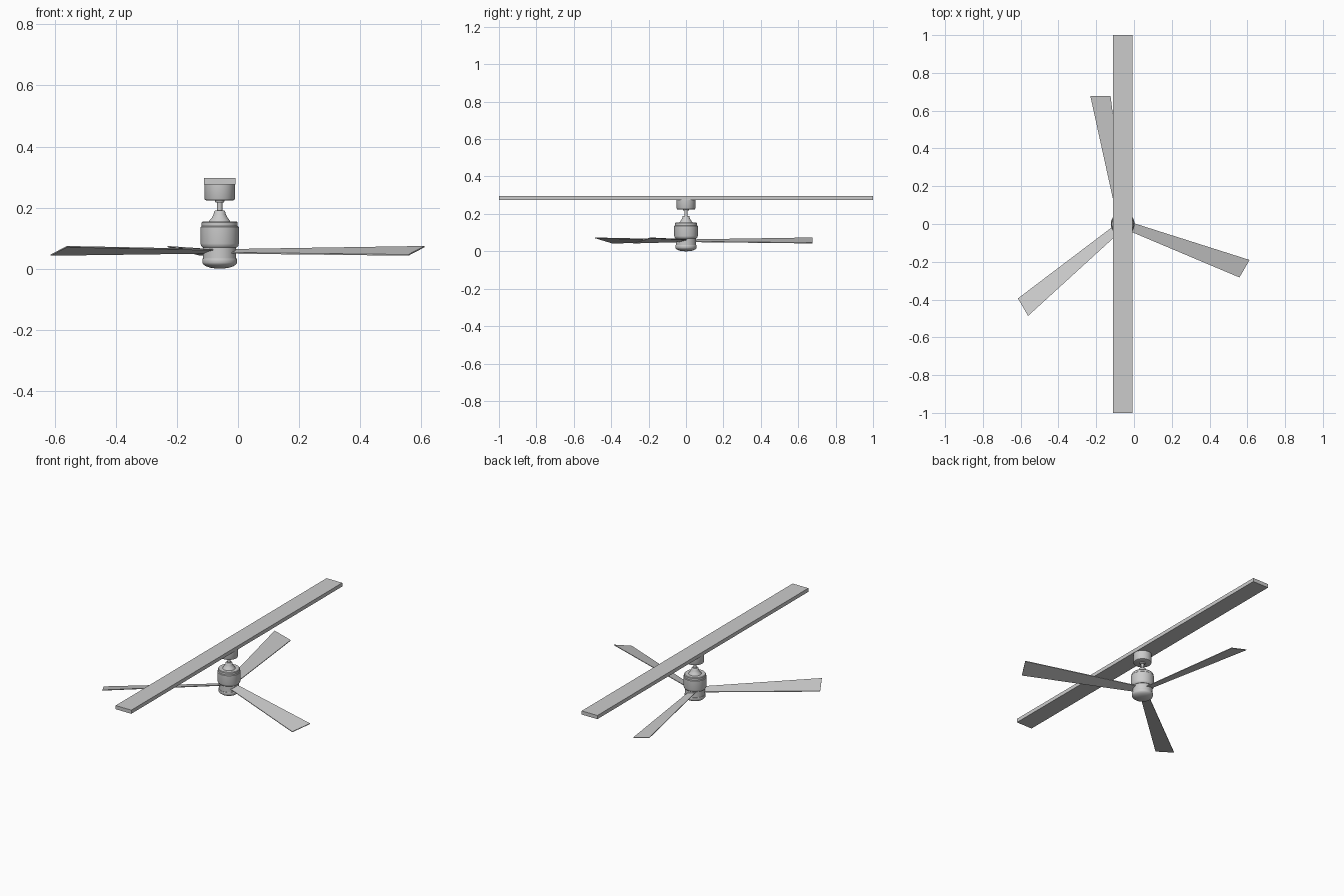
import bpy, bmesh, math
from mathutils import Vector, Matrix

if "Cube" in bpy.data.objects:
    bpy.data.objects.remove(bpy.data.objects["Cube"])

CX = -0.06  # fan axis


def lathe(name, profile, segs=48):
    """Revolve (radius, z) points round the fan axis."""
    bm = bmesh.new()
    rings = []
    for r, z in profile:
        if r == 0:
            rings.append([bm.verts.new((CX, 0, z))] * segs)
        else:
            rings.append([bm.verts.new((CX + r * math.cos(2 * math.pi * i / segs),
                                        r * math.sin(2 * math.pi * i / segs), z))
                          for i in range(segs)])
    for a, b in zip(rings, rings[1:]):
        for i in range(segs):
            j = (i + 1) % segs
            bm.faces.new(list(dict.fromkeys((a[i], a[j], b[j], b[i]))))
    return finish(name, bm, True)


def finish(name, bm, smooth=False):
    bmesh.ops.recalc_face_normals(bm, faces=bm.faces)
    me = bpy.data.meshes.new(name)
    bm.to_mesh(me)
    bm.free()
    ob = bpy.data.objects.new(name, me)
    bpy.context.collection.objects.link(ob)
    if smooth:
        bpy.ops.object.select_all(action='DESELECT')
        bpy.context.view_layer.objects.active = ob
        ob.select_set(True)
        bpy.ops.object.shade_smooth_by_angle(angle=math.radians(35))
    return ob


# ceiling beam
bm = bmesh.new()
bmesh.ops.create_cube(bm, size=1, matrix=Matrix.Translation((CX, 0, 0.286))
                      @ Matrix.Diagonal((0.104, 2, 0.022, 1)))
finish("ceiling_beam", bm)

# ceiling canopy with its small lower collar
lathe("canopy", [(0, 0.275), (0.050, 0.275), (0.050, 0.229), (0.048, 0.225),
                 (0.044, 0.223), (0.016, 0.223), (0.014, 0.217), (0, 0.217)])

# down rod
lathe("down_rod", [(0, 0.22), (0.0085, 0.22), (0.0085, 0.18), (0, 0.18)], 24)

# bell cover over the motor
lathe("bell_cover", [(0, 0.19), (0.015, 0.19), (0.018, 0.187), (0.020, 0.178),
                     (0.026, 0.166), (0.033, 0.158), (0.036, 0.152), (0, 0.152)])

# motor housing
lathe("motor_cap", [(0, 0.154), (0.056, 0.154), (0.059, 0.151), (0.059, 0.138), (0, 0.138)])
lathe("motor_housing", [(0, 0.139), (0.060, 0.139), (0.063, 0.136), (0.063, 0.082),
                        (0.061, 0.074), (0.056, 0.069), (0, 0.069)])

# blade hub
lathe("blade_hub", [(0, 0.071), (0.054, 0.071), (0.054, 0.031), (0, 0.031)])

# bottom cap with shallow dome
lathe("bottom_cap", [(0, 0.033), (0.056, 0.033), (0.057, 0.031), (0.057, 0.019),
                     (0.054, 0.014), (0.046, 0.008), (0.032, 0.003), (0.016, 0.0006), (0, 0)])

# three swept, pitched blades; the first points along +y
OUTLINE = [(-0.029, 0.030, 0.062), (0.017, 0.030, 0.051),
           (-0.064, 0.677, 0.044), (-0.171, 0.677, 0.072)]
for n in range(3):
    bm = bmesh.new()
    rot = Matrix.Translation((CX, 0, 0)) @ Matrix.Rotation(n * math.tau / 3, 4, 'Z')
    low = [bm.verts.new(rot @ Vector((x, y, z - 0.002))) for x, y, z in OUTLINE]
    top = [bm.verts.new(rot @ Vector((x, y, z + 0.002))) for x, y, z in OUTLINE]
    bm.faces.new(low[::-1])
    bm.faces.new(top)
    for i in range(4):
        j = (i + 1) % 4
        bm.faces.new((low[i], low[j], top[j], top[i]))
    finish(f"blade_{n + 1}", bm)
